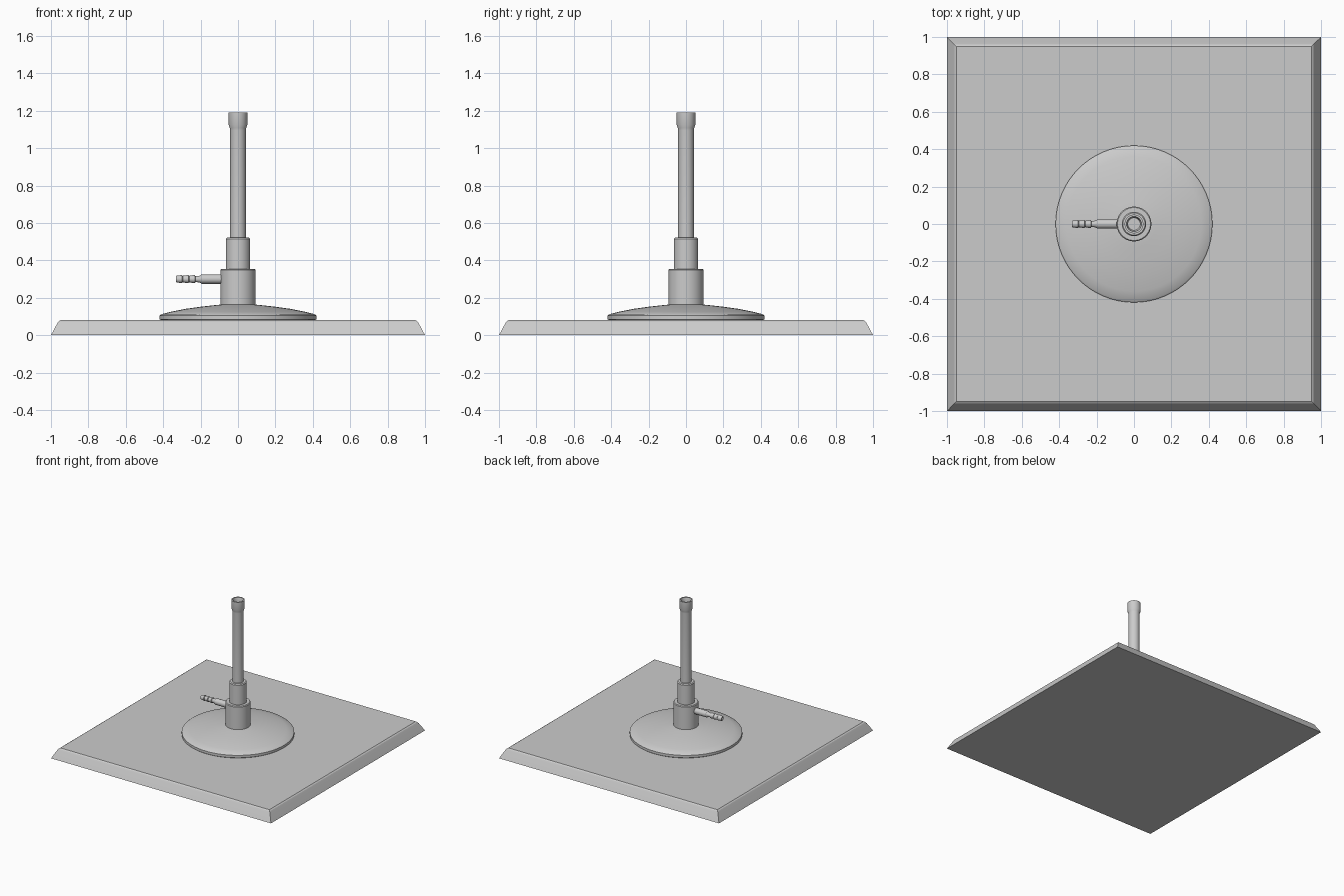
import bpy, bmesh, math
from mathutils import Matrix

if "Cube" in bpy.data.objects:
    bpy.data.objects.remove(bpy.data.objects["Cube"])


def finish(name, bm, angle=30):
    bmesh.ops.remove_doubles(bm, verts=bm.verts, dist=1e-5)
    bmesh.ops.recalc_face_normals(bm, faces=bm.faces)
    me = bpy.data.meshes.new(name)
    bm.to_mesh(me)
    bm.free()
    ob = bpy.data.objects.new(name, me)
    bpy.context.collection.objects.link(ob)
    bpy.ops.object.select_all(action='DESELECT')
    ob.select_set(True)
    bpy.context.view_layer.objects.active = ob
    bpy.ops.object.shade_smooth_by_angle(angle=math.radians(angle))
    return ob


def lathe(name, profile, steps=64, matrix=Matrix()):
    """Spin (radius, height) points around z; ends on the axis close the form."""
    bm = bmesh.new()
    vs = [bm.verts.new((r, 0, z)) for r, z in profile]
    es = [bm.edges.new(p) for p in zip(vs, vs[1:])]
    bmesh.ops.spin(bm, geom=vs + es, cent=(0, 0, 0), axis=(0, 0, 1),
                   angle=math.tau, steps=steps, use_merge=True)
    bmesh.ops.transform(bm, matrix=matrix, verts=bm.verts)
    return finish(name, bm)


# square mat with sloping, softened edges
bm = bmesh.new()
rings = [[bm.verts.new((h * sx, h * sy, z))
          for sx, sy in ((-1, -1), (1, -1), (1, 1), (-1, 1))]
         for h, z in ((1.0, 0), (0.967, 0.062), (0.96, 0.073), (0.95, 0.08))]
bm.faces.new(rings[0])
bm.faces.new(rings[-1])
for a, b in zip(rings, rings[1:]):
    for i in range(4):
        j = (i + 1) % 4
        bm.faces.new((a[i], a[j], b[j], b[i]))
finish("mat", bm, 10)

# domed foot
lathe("foot", [(0, 0.08), (0.412, 0.08), (0.419, 0.085), (0.419, 0.105),
               (0.41, 0.112), (0.36, 0.125), (0.28, 0.141), (0.2, 0.152),
               (0.12, 0.161), (0.08, 0.165), (0, 0.165)], 96)

# stepped collars
lathe("lower_collar", [(0, 0.15), (0.093, 0.15), (0.093, 0.349),
                       (0.088, 0.355), (0, 0.355)])
lathe("upper_collar", [(0, 0.34), (0.065, 0.34), (0.065, 0.515),
                       (0.059, 0.522), (0, 0.522)])

# hollow barrel with a flared mouth
lathe("barrel", [(0, 0.5), (0.042, 0.5), (0.042, 1.095), (0.044, 1.108),
                 (0.05, 1.125), (0.05, 1.19), (0.04, 1.19), (0.032, 1.16),
                 (0.032, 0.55), (0, 0.55)])

# gas inlet with hose barbs, pointing to -x
barbs = [(0.018, 0.205)]
for i in range(3):
    z = 0.228 + i * 0.034
    barbs += [(0.016, z), (0.022, z + 0.003), (0.018, z + 0.032)]
lathe("gas_inlet", [(0, 0.06), (0.025, 0.06), (0.025, 0.195)] + barbs +
      [(0.015, 0.332), (0.010, 0.332), (0.010, 0.24), (0, 0.24)], 32,
      Matrix.Translation((0, 0, 0.3)) @ Matrix.Rotation(-math.pi / 2, 4, 'Y'))
